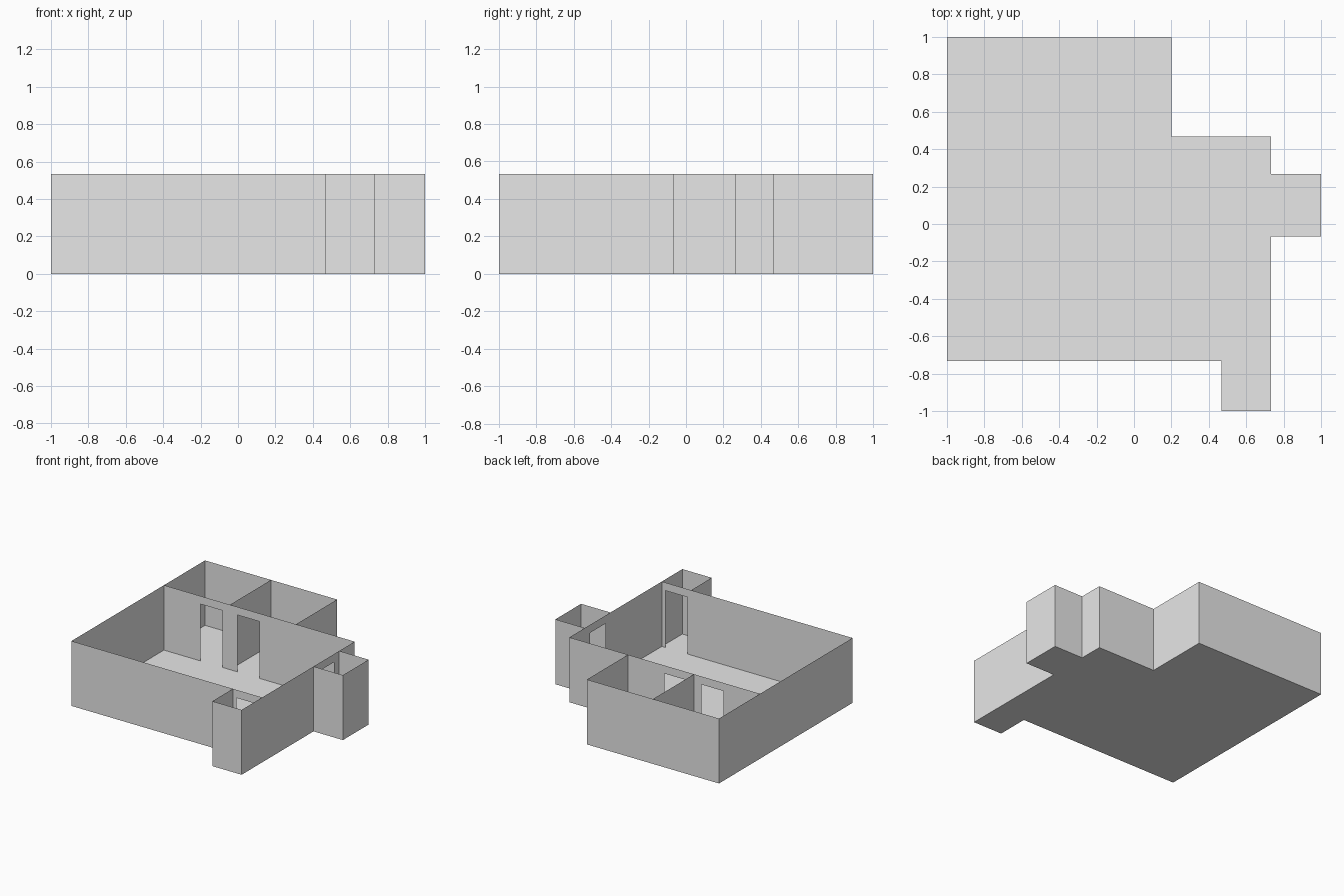
import bpy

if "Cube" in bpy.data.objects:
    bpy.data.objects.remove(bpy.data.objects["Cube"], do_unlink=True)

HEIGHT = 0.533
DOOR_HEIGHT = 0.467
DOOR_WIDTH = 0.2

plaster = bpy.data.materials.new("light grey plaster")
plaster.use_nodes = True
GREY = (0.8, 0.8, 0.8, 1)
plaster.diffuse_color = GREY
plaster.node_tree.nodes["Principled BSDF"].inputs["Base Color"].default_value = GREY


def sheet(name, points):
    """One flat face through the given outline."""
    mesh = bpy.data.meshes.new(name)
    mesh.from_pydata(points, [], [list(range(len(points)))])
    mesh.materials.append(plaster)
    obj = bpy.data.objects.new(name, mesh)
    bpy.context.collection.objects.link(obj)
    return obj


def wall(name, start, end, doors=()):
    """Thin upright wall; doors lists each doorway's start along the wall."""
    length = ((end[0] - start[0]) ** 2 + (end[1] - start[1]) ** 2) ** 0.5
    outline = [(0, 0)]
    for d in doors:
        outline += [(d, 0), (d, DOOR_HEIGHT),
                    (d + DOOR_WIDTH, DOOR_HEIGHT), (d + DOOR_WIDTH, 0)]
    outline += [(length, 0), (length, HEIGHT), (0, HEIGHT)]
    ux, uy = [(e - s) / length for s, e in zip(start, end)]
    sheet(name, [(start[0] + ux * d, start[1] + uy * d, z) for d, z in outline])


# Plan lines
WEST, MIDDLE, BACK_EAST, EAST, FAR_EAST = -1, -0.4, 0.2, 0.733, 1
FRONT, MAIN_FRONT, MAIN_BACK, BACK = -1, -0.733, 0.467, 1
PORCH_WEST = 0.467
CLOSET_FRONT, CLOSET_BACK = -0.067, 0.267

# Floors
for name, x0, x1, y0, y1 in (
        ("main_floor", WEST, EAST, MAIN_FRONT, MAIN_BACK),
        ("back_left_floor", WEST, MIDDLE, MAIN_BACK, BACK),
        ("back_right_floor", MIDDLE, BACK_EAST, MAIN_BACK, BACK),
        ("front_closet_floor", PORCH_WEST, EAST, FRONT, MAIN_FRONT),
        ("side_closet_floor", EAST, FAR_EAST, CLOSET_FRONT, CLOSET_BACK)):
    sheet(name, [(x0, y0, 0), (x1, y0, 0), (x1, y1, 0), (x0, y1, 0)])

# Main room, with doorways into each smaller room
wall("main_front_wall", (WEST, MAIN_FRONT), (EAST, MAIN_FRONT), [1.5])
wall("main_side_wall", (EAST, MAIN_FRONT), (EAST, MAIN_BACK), [0.733])
wall("main_back_wall", (WEST, MAIN_BACK), (EAST, MAIN_BACK), [0.333, 0.667])
wall("long_outer_wall", (WEST, BACK), (WEST, MAIN_FRONT))

# Two back rooms
wall("back_outer_wall", (BACK_EAST, BACK), (WEST, BACK))
wall("back_end_wall", (BACK_EAST, MAIN_BACK), (BACK_EAST, BACK))
wall("back_dividing_wall", (MIDDLE, MAIN_BACK), (MIDDLE, BACK))

# Front closet
wall("front_closet_inner_wall", (PORCH_WEST, MAIN_FRONT), (PORCH_WEST, FRONT))
wall("front_closet_front_wall", (PORCH_WEST, FRONT), (EAST, FRONT))
wall("front_closet_outer_wall", (EAST, FRONT), (EAST, MAIN_FRONT))

# Side closet
wall("side_closet_front_wall", (EAST, CLOSET_FRONT), (FAR_EAST, CLOSET_FRONT))
wall("side_closet_end_wall", (FAR_EAST, CLOSET_FRONT), (FAR_EAST, CLOSET_BACK))
wall("side_closet_back_wall", (FAR_EAST, CLOSET_BACK), (EAST, CLOSET_BACK))
